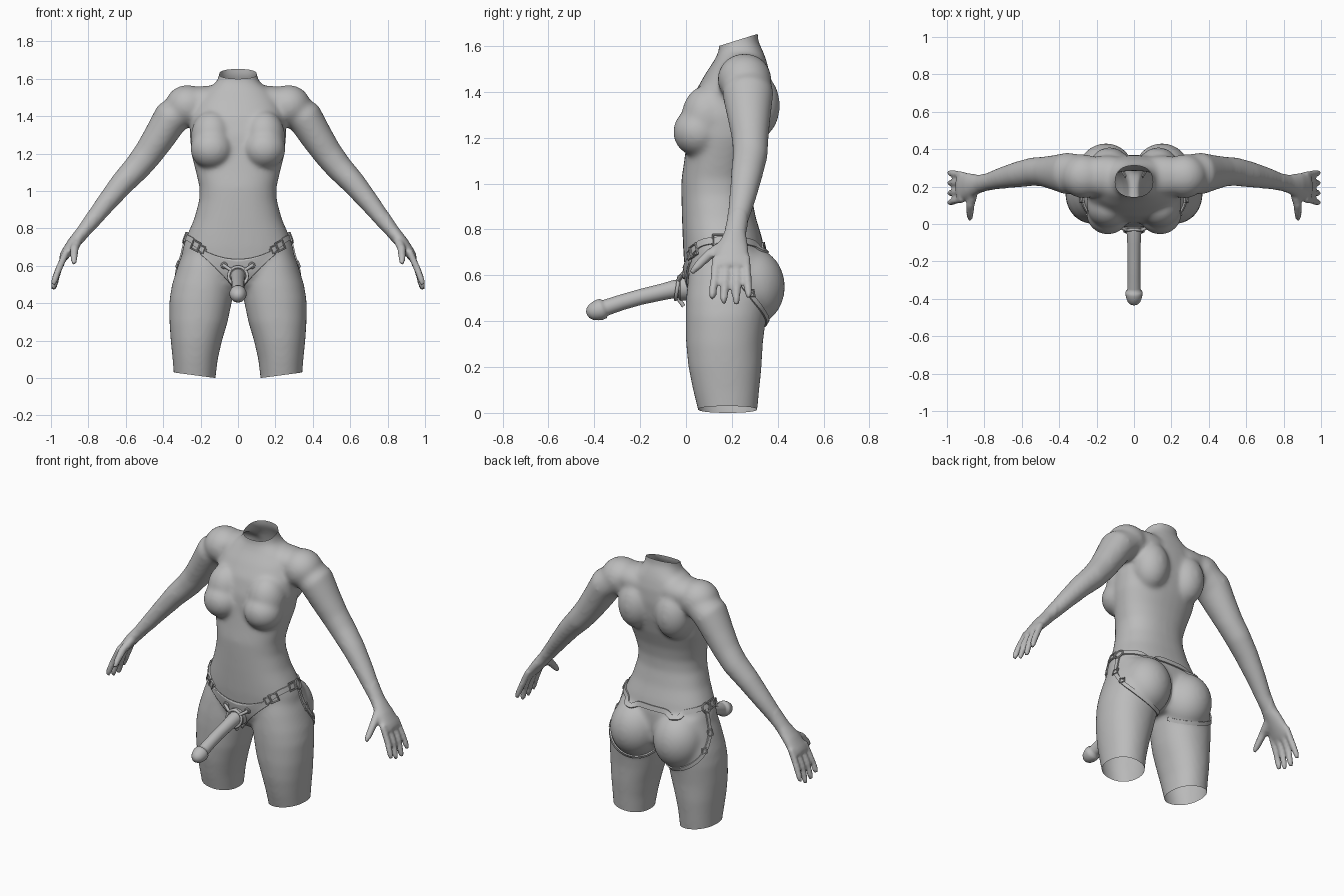
import bpy, bmesh, math
from mathutils import Vector, Quaternion
from mathutils.bvhtree import BVHTree

if "Cube" in bpy.data.objects:
    bpy.data.objects.remove(bpy.data.objects["Cube"])

X, Y, Z = Vector((1, 0, 0)), Vector((0, 1, 0)), Vector((0, 0, 1))
grey = bpy.data.materials.new("plain grey")
grey.diffuse_color = (0.5, 0.5, 0.5, 1)
grey.use_nodes = True
grey.node_tree.nodes["Principled BSDF"].inputs["Base Color"].default_value = grey.diffuse_color


def make(name, bm, mirror=False):
    bmesh.ops.recalc_face_normals(bm, faces=bm.faces[:])
    me = bpy.data.meshes.new(name)
    bm.to_mesh(me)
    ob = bpy.data.objects.new(name, me)
    bpy.context.collection.objects.link(ob)
    me.materials.append(grey)
    if mirror:
        m = ob.modifiers.new("mirror", 'MIRROR')
        m.merge_threshold = 0.001
    return ob


def smooth(ob, angle=40):
    bpy.ops.object.select_all(action='DESELECT')
    ob.select_set(True)
    bpy.context.view_layer.objects.active = ob
    bpy.ops.object.shade_smooth_by_angle(angle=math.radians(angle))


def tube(bm, stations, ref=Y, tangent=None, p=2.0, n=32):
    """Closed loft; station = (centre, radius across, radius along ref)."""
    rings = []
    last = len(stations) - 1
    for i, (c, ra, rb) in enumerate(stations):
        t = tangent or (Vector(stations[min(i + 1, last)][0]) - Vector(stations[max(i - 1, 0)][0])).normalized()
        b = (ref - ref.dot(t) * t).normalized()
        a = b.cross(t)
        ring = []
        for k in range(n):
            w = 2 * math.pi * k / n
            u, v = math.cos(w), math.sin(w)
            u = math.copysign(abs(u) ** (2 / p), u)
            v = math.copysign(abs(v) ** (2 / p), v)
            ring.append(bm.verts.new(Vector(c) + a * ra * u + b * rb * v))
        rings.append(ring)
    for r, s in zip(rings, rings[1:]):
        for k in range(n):
            bm.faces.new((r[k], r[(k + 1) % n], s[(k + 1) % n], s[k]))
    bm.faces.new(rings[0][::-1])
    bm.faces.new(rings[-1])


def stack(bm, rows, p):
    """Horizontal rings: z, x min, x max, y front, y back."""
    tube(bm, [(((a + b) / 2, (f + k) / 2, z), (b - a) / 2, (k - f) / 2)
              for z, a, b, f, k in rows], tangent=Z, p=p)


def ball(bm, c, r):
    vs = bmesh.ops.create_uvsphere(bm, u_segments=32, v_segments=20, radius=1)['verts']
    for v in vs:
        v.co = Vector(c) + Vector(v.co[i] * r[i] for i in range(3))


# Body: torso, one thigh and one arm, fused and mirrored
bm = bmesh.new()
torso = [(.45, .08, .08, .27), (.5, .18, .03, .33), (.56, .27, .005, .34), (.62, .305, -.005, .345),
         (.7, .295, -.012, .345), (.77, .27, -.015, .33), (.85, .235, -.018, .305),
         (.95, .208, -.02, .285), (1.02, .206, -.02, .285), (1.1, .225, -.008, .3),
         (1.2, .25, .005, .335), (1.3, .258, .012, .36), (1.4, .25, .04, .37),
         (1.48, .22, .085, .365), (1.54, .175, .125, .35), (1.58, .118, .143, .335),
         (1.62, .1, .145, .315), (1.72, .1, .15, .31)]
stack(bm, [(z, -w, w, f, k) for z, w, f, k in torso], 2.3)
stack(bm, [(-.06, .122, .34, .065, .305), (0, .12, .342, .055, .31), (.1, .108, .35, .03, .32),
           (.2, .085, .36, .01, .33), (.3, .055, .367, 0, .335), (.42, .03, .367, -.002, .35),
           (.5, .02, .353, 0, .36), (.6, .02, .322, .01, .355), (.7, .04, .285, .03, .33)], 2.15)
ball(bm, (.15, .275, .55), (.152, .157, .175))     # buttock
ball(bm, (.14, .055, 1.225), (.115, .112, .108))   # breast
ball(bm, (.14, .095, 1.29), (.112, .115, .14))     # upper breast
ball(bm, (.13, .3, 1.34), (.11, .11, .15))         # shoulder blade
ball(bm, (.27, .255, 1.455), (.12, .118, .112))    # shoulder
ball(bm, (.15, .255, 1.475), (.2, .11, .088))      # collar
tube(bm, [((.24, .265, 1.47), .09, .1), ((.36, .27, 1.39), .098, .112), ((.42, .275, 1.29), .087, .095),
          ((.48, .28, 1.2), .079, .081), ((.54, .28, 1.125), .073, .077), ((.62, .265, 1.04), .065, .07),
          ((.71, .245, .93), .054, .058), ((.78, .225, .84), .045, .048), ((.825, .215, .785), .038, .048),
          ((.88, .205, .72), .034, .068), ((.925, .2, .66), .027, .08), ((.94, .2, .635), .02, .078)])
for y0, y1, z1 in ((.132, .115, .495), (.176, .165, .475), (.221, .22, .47), (.263, .272, .5)):
    tube(bm, [((.915, y0, .68), .019, .019), ((.96, (y0 + y1) / 2, .58), .019, .019),
              ((.982, y1, z1 + .025), .0175, .0175), ((.988, y1, z1), .011, .011)], n=12)
tube(bm, [((.855, .18, .74), .026, .026), ((.875, .1, .69), .023, .023), ((.877, .05, .64), .02, .02),
          ((.877, .022, .61), .012, .012)], ref=X, n=12)
body = make("body", bm)
rm = body.modifiers.new("fuse", 'REMESH')
rm.mode, rm.voxel_size = 'VOXEL', .0095
dg = bpy.context.evaluated_depsgraph_get()
bm = bmesh.new()
bm.from_mesh(body.evaluated_get(dg).to_mesh())
body.modifiers.clear()
soft = [v for v in bm.verts if v.co.x < .8]
for i in range(14):
    bmesh.ops.smooth_vert(bm, verts=soft if i > 2 else bm.verts[:], factor=.5,
                          use_axis_x=True, use_axis_y=True, use_axis_z=True)


def cut(co, no):
    bmesh.ops.bisect_plane(bm, geom=bm.verts[:] + bm.edges[:] + bm.faces[:], dist=1e-5,
                           plane_co=co, plane_no=no, clear_outer=True)


cut((0, 0, 0), (-1, 0, 0))              # centre line
cut((.12, 0, 0), (.03, 0, -.225))       # open thigh end
cut((0, .145, 1.6), (0, -.05, .16))     # open neck
bm.normal_update()
skin = BVHTree.FromBMesh(bm)
bm.to_mesh(body.data)
body.data.materials.clear()
body.data.materials.append(grey)
body.data.polygons.foreach_set("material_index", [0] * len(body.data.polygons))
body.data.shade_smooth()
body.modifiers.new("mirror", 'MIRROR').merge_threshold = .001


# Straps that follow the skin
def strap(name, pts, width, thick=.012):
    P = [Vector(p) for p in pts]
    path = []
    for i in range(len(P) - 1):
        a, b, c, d = P[max(i - 1, 0)], P[i], P[i + 1], P[min(i + 2, len(P) - 1)]
        for k in range(10):
            t = k / 10
            path.append(.5 * (2 * b + (c - a) * t + (2 * a - 5 * b + 4 * c - d) * t * t
                              + (3 * b - a - 3 * c + d) * t ** 3))
    path.append(P[-1])
    hits = [skin.find_nearest(q)[:2] for q in path]
    bm = bmesh.new()
    rings = []
    for i, (q, n) in enumerate(hits):
        t = (hits[min(i + 1, len(hits) - 1)][0] - hits[max(i - 1, 0)][0]).normalized()
        s = t.cross(n).normalized() * width / 2
        rings.append([bm.verts.new(q + s * e + n * h) for e, h in
                      ((-1, -.004), (1, -.004), (1, thick * .7), (-1, thick * .7))])
    for r, s in zip(rings, rings[1:]):
        for k in range(4):
            bm.faces.new((r[k], r[(k + 1) % 4], s[(k + 1) % 4], s[k]))
    bm.faces.new(rings[0])
    bm.faces.new(rings[-1][::-1])
    smooth(make(name, bm, True))


strap("waist_belt", [(0, .35, .73), (.15, .37, .74), (.25, .3, .755), (.285, .18, .757),
                     (.26, .05, .74), (.18, 0, .675)], .03)
strap("leg_strap", [(.29, .2, .75), (.325, .215, .62), (.32, .29, .5), (.25, .355, .42),
                    (.13, .34, .385), (.05, .25, .42)], .022)

# Front panel
bm = bmesh.new()
grid = []
for i in range(17):
    x = .2 * i / 16
    lo, hi = .45 + 1.3 * x - 1.25 * x * x, .635 + 1.4 * x * x
    col = []
    for j in range(13):
        z = lo + (hi - lo) * j / 12
        q = skin.ray_cast(Vector((max(x, .003), -.04, z)), Y)[0]
        col.append(bm.verts.new((x, min(q.y if q else .05, .05) - .009, z)))
    grid.append(col)
for a, b in zip(grid, grid[1:]):
    for j in range(12):
        bm.faces.new((a[j], b[j], b[j + 1], a[j + 1]))
panel = make("front_panel", bm)
for f in panel.data.polygons:
    f.use_smooth = True
panel.modifiers.new("mirror", 'MIRROR')
panel.modifiers.new("thickness", 'SOLIDIFY').thickness = .008


# Buckles and rings, on both sides
def ring(name, pos, r, minor, segs, lift=.008, spin=0):
    q, n = skin.find_nearest(Vector(pos))[:2]
    for sx in (1, -1):
        m = Vector((sx, 1, 1))
        rot = (n * m).to_track_quat('Z', 'Y') @ Quaternion(Z, sx * spin)
        bpy.ops.mesh.primitive_torus_add(location=(q + n * lift) * m, rotation=rot.to_euler(),
                                         major_radius=r, minor_radius=minor,
                                         major_segments=segs, minor_segments=8)
        ob = bpy.context.object
        ob.name = name
        ob.data.materials.append(grey)
        smooth(ob)


q45 = math.pi / 4
ring("front_buckle", (.235, .02, .708), .034, .006, 4, spin=q45 + .4)
ring("front_loop", (.205, 0, .69), .026, .005, 4, spin=q45 + .4)
ring("hip_buckle", (.285, .14, .757), .032, .006, 4, spin=q45)
ring("hip_loop", (.29, .2, .752), .028, .006, 20)
ring("leg_buckle", (.325, .22, .61), .024, .005, 4, spin=q45)
ring("leg_loop", (.32, .28, .52), .02, .005, 4, spin=q45)
ring("panel_stud", (.075, -.02, .6), .012, .007, 16, lift=.012)

# Holding ring and base plate
bpy.ops.mesh.primitive_torus_add(location=(0, -.038, .545), rotation=(math.pi / 2 - .15, 0, 0),
                                 major_radius=.05, minor_radius=.008, major_segments=32, minor_segments=10)
hold = bpy.context.object
hold.name = "holding_ring"
hold.data.materials.append(grey)
smooth(hold)
bm = bmesh.new()
tube(bm, [((0, .03, .545), .055, .055), ((0, -.025, .545), .055, .055), ((0, -.03, .545), .05, .05)], ref=X)
smooth(make("base_plate", bm))
bm = bmesh.new()
for sx in (1, -1):
    tube(bm, [((sx * .035, -.035, .575), .009, .009), ((sx * .08, -.015, .605), .009, .009)], n=10)
tube(bm, [((0, -.035, .5), .009, .009), ((0, -.01, .465), .009, .009)], ref=X, n=10)
smooth(make("ring_tabs", bm))

# Attached shaft with flared rounded end
bm = bmesh.new()
tube(bm, [((0, y, z), r, r) for y, z, r in (
    (0, .545, .042), (-.05, .54, .039), (-.1, .528, .036), (-.2, .505, .034), (-.28, .482, .034),
    (-.34, .462, .035), (-.354, .457, .036), (-.36, .455, .044), (-.375, .45, .046), (-.395, .444, .042),
    (-.415, .438, .034), (-.428, .434, .021), (-.433, .432, .006))], ref=X)
smooth(make("shaft", bm), 60)
